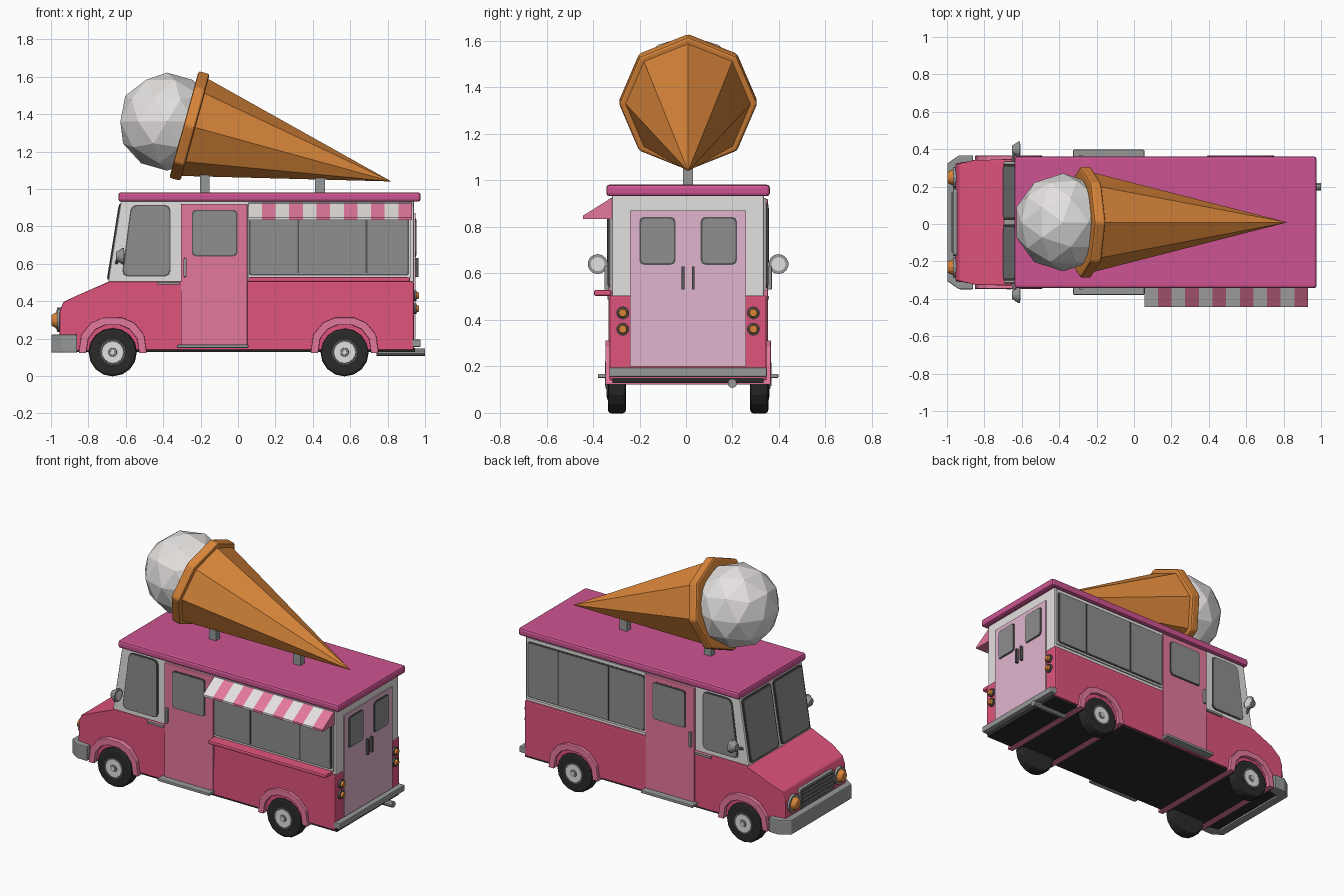
import bpy, bmesh, math
from mathutils import Vector, Matrix

if "Cube" in bpy.data.objects:
    bpy.data.objects.remove(bpy.data.objects["Cube"])

Y0 = 0.009  # truck centre line


def material(name, rgb):
    m = bpy.data.materials.new(name)
    lin = [((c / 255 + 0.055) / 1.055) ** 2.4 for c in rgb]
    m.diffuse_color = (*lin, 1)
    m.use_nodes = True
    m.node_tree.nodes["Principled BSDF"].inputs["Base Color"].default_value = m.diffuse_color
    return m


WHITE = material("cream_white", (228, 225, 223))
PINK = material("deep_pink", (224, 84, 124))
ROOF = material("magenta", (205, 84, 146))
MID = material("medium_pink", (228, 120, 158))
PALE = material("pale_pink", (225, 181, 205))
GLASS = material("glass_grey", (142, 142, 143))
METAL = material("metal_grey", (150, 152, 152))
DARK = material("dark_grey", (85, 85, 87))
ORANGE = material("cone_orange", (218, 134, 58))
BLACK = material("tyre_black", (42, 42, 43))


def finish(name, bm, mats, bevel=0):
    bmesh.ops.remove_doubles(bm, verts=bm.verts, dist=1e-5)
    bmesh.ops.recalc_face_normals(bm, faces=bm.faces)
    me = bpy.data.meshes.new(name)
    bm.to_mesh(me)
    bm.free()
    for m in mats if isinstance(mats, list) else [mats]:
        me.materials.append(m)
    ob = bpy.data.objects.new(name, me)
    bpy.context.collection.objects.link(ob)
    ob.location.y = Y0
    if bevel:
        b = ob.modifiers.new("bevel", 'BEVEL')
        b.width, b.segments = bevel, 2
    return ob


def prism(name, pts, plane, lo, hi, mat, bevel=0, warp=None):
    """Extrude a 2D outline along the axis missing from the plane name."""
    place = {'xz': lambda p, t: (p[0], t, p[1]), 'yz': lambda p, t: (t, p[0], p[1]),
             'xy': lambda p, t: (p[0], p[1], t)}[plane]
    bm = bmesh.new()
    a = [bm.verts.new(place(p, lo)) for p in pts]
    b = [bm.verts.new(place(p, hi)) for p in pts]
    n = len(pts)
    bm.faces.new(a)
    bm.faces.new(b)
    for i in range(n):
        bm.faces.new((a[i], a[(i + 1) % n], b[(i + 1) % n], b[i]))
    if warp:
        for v in bm.verts:
            warp(v.co)
    return finish(name, bm, mat, bevel)


def rect(a0, b0, a1, b1):
    return [(a0, b0), (a1, b0), (a1, b1), (a0, b1)]


def rounded(pts, r):
    out = []
    for i, p in enumerate(pts):
        p = Vector(p)
        d0 = (Vector(pts[i - 1]) - p).normalized()
        d1 = (Vector(pts[(i + 1) % len(pts)]) - p).normalized()
        out += [tuple(p + d0 * r), tuple(p + (d0 + d1) * r * 0.29), tuple(p + d1 * r)]
    return out


def box(name, x0, x1, y0, y1, z0, z1, mat, bevel=0):
    return prism(name, rect(x0, y0, x1, y1), 'xy', z0, z1, mat, bevel)


def side(name, pts, lo, hi, mat, bevel=0):
    """Same plate on both flanks."""
    prism(name + "_near", pts, 'xz', -hi, -lo, mat, bevel)
    prism(name + "_far", pts, 'xz', lo, hi, mat, bevel)


def cyl(name, loc, axis, r1, r2, depth, segs, mat, bevel=0):
    bm = bmesh.new()
    m = Matrix.Translation(loc) @ Vector(axis).to_track_quat('Z', 'Y').to_matrix().to_4x4()
    bmesh.ops.create_cone(bm, cap_ends=True, segments=segs, radius1=r1, radius2=r2,
                          depth=depth, matrix=m)
    return finish(name, bm, mat, bevel)


# Lower body with tapered nose, cabin, roof and floor
def nose(co):
    if co.x < -0.9:
        co.y *= 0.93


prism("lower_body", [(-0.955, 0.14), (-0.86, 0.14), (0.94, 0.14), (0.94, 0.505), (-0.69, 0.505),
                     (-0.85, 0.435), (-0.935, 0.395), (-0.955, 0.34)],
      'xz', -0.338, 0.338, PINK, 0.008, nose)
prism("cabin", [(-0.695, 0.5), (0.94, 0.5), (0.94, 0.94), (-0.625, 0.94)],
      'xz', -0.327, 0.327, WHITE, 0.008)
box("roof", -0.64, 0.976, -0.352, 0.352, 0.932, 0.982, ROOF, 0.014)
box("floor", -0.93, 0.945, -0.325, 0.325, 0.128, 0.15, BLACK)


# Windscreen: two leaning panes
def lean(co):
    co.x += -0.695 + (co.z - 0.5) * 0.07 / 0.44


for s in (-1, 1):
    prism("windscreen_frame", rounded(rect(min(s * .012, s * .312), 0.515, max(s * .012, s * .312), 0.92), 0.02),
          'yz', -0.006, 0.01, DARK, 0, lean)
    prism("windscreen_pane", rounded(rect(min(s * .022, s * .302), 0.527, max(s * .022, s * .302), 0.91), 0.02),
          'yz', -0.009, 0.01, GLASS, 0, lean)

# Cab side windows
cab = [(-0.622, 0.532), (-0.36, 0.532), (-0.36, 0.915), (-0.572, 0.915)]
side("cab_window_frame", rounded(cab, 0.03), 0.32, 0.331, DARK)
side("cab_window", rounded([(-0.613, 0.539), (-0.367, 0.539), (-0.367, 0.908), (-0.567, 0.908)], 0.028),
     0.32, 0.334, GLASS)
side("cab_handle", rect(-0.43, 0.488, -0.31, 0.503), 0.33, 0.347, METAL)

# Side doors
side("side_door", rect(-0.305, 0.16, 0.05, 0.92), 0.32, 0.343, MID, 0.004)
side("door_window_frame", rounded(rect(-0.247, 0.64, -0.003, 0.888), 0.02), 0.33, 0.346, DARK)
side("door_window", rounded(rect(-0.24, 0.647, -0.01, 0.881), 0.018), 0.33, 0.349, GLASS)
side("door_handle", rect(-0.292, 0.53, -0.275, 0.63), 0.34, 0.36, METAL, 0.004)
side("side_step", rect(-0.325, 0.15, 0.055, 0.168), 0.3, 0.388, METAL, 0.004)

# Long serving windows with dividers
side("serving_frame", rect(0.055, 0.525, 0.925, 0.925), 0.32, 0.336, WHITE)
side("serving_window_trim", rounded(rect(0.058, 0.537, 0.915, 0.905), 0.012), 0.32, 0.339, DARK)
side("serving_window", rounded(rect(0.066, 0.545, 0.907, 0.897), 0.012), 0.32, 0.342, GLASS)
for x in (0.322, 0.687):
    side("window_divider", rect(x - 0.005, 0.55, x + 0.005, 0.897), 0.33, 0.346, DARK)
box("serving_counter", 0.055, 0.92, -0.405, -0.33, 0.503, 0.528, PINK, 0.008)

# Striped awning
w = 0.875 / 12
for i in range(12):
    prism("awning_stripe", [(-0.325, 0.928), (-0.453, 0.848), (-0.453, 0.835), (-0.325, 0.835)], 'yz',
          0.055 + i * w, 0.055 + (i + 1) * w, MID if i % 2 else WHITE)

# Rear doors, windows, handles and lamps
prism("rear_doors", rect(-0.249, 0.2, 0.249, 0.87), 'yz', 0.93, 0.948, PALE)
for s in (-1, 1):
    y = s * 0.132
    prism("rear_window_frame", rounded(rect(y - .078, 0.637, y + .078, 0.843), 0.02), 'yz', 0.94, 0.951, DARK)
    prism("rear_window", rounded(rect(y - .071, 0.644, y + .071, 0.836), 0.018), 'yz', 0.94, 0.954, GLASS)
    box("rear_handle", 0.94, 0.966, s * .022 - .006, s * .022 + .006, 0.53, 0.63, DARK)
    for z in (0.36, 0.43):
        cyl("tail_lamp_rim", (0.946, s * .281, z), (1, 0, 0), .028, .028, .016, 12, DARK)
        cyl("tail_lamp", (0.955, s * .281, z), (1, 0, 0), .024, .016, .024, 12, ORANGE)
box("rear_bumper", 0.93, 0.976, -0.339, 0.339, 0.155, 0.195, METAL, 0.005)
cyl("exhaust_pipe", (0.87, 0.19, 0.127), (1, 0, 0), .02, .02, .26, 10, METAL)

# Front bumper, grille and headlights
prism("front_bumper", [(-0.86, -0.358), (-0.86, -0.3), (-0.94, -0.28), (-0.94, 0.28), (-0.86, 0.3),
                       (-0.86, 0.358), (-0.935, 0.358), (-0.998, 0.315), (-0.998, -0.315), (-0.935, -0.358)],
      'xy', 0.125, 0.222, METAL, 0.006)
prism("grille_frame", rounded(rect(-0.18, 0.235, 0.18, 0.365), 0.015), 'yz', -0.968, -0.94, METAL)
prism("grille", rect(-0.165, 0.245, 0.165, 0.352), 'yz', -0.971, -0.94, DARK)
for i in range(4):
    z = 0.26 + i * 0.025
    box("grille_bar", -0.976, -0.95, -0.16, 0.16, z - 0.005, z + 0.005, METAL)
for s in (-1, 1):
    cyl("headlight_rim", (-0.957, s * .24, .298), (-1, 0, 0), .057, .057, .024, 14, METAL)
    cyl("headlight", (-0.977, s * .24, .298), (-1, 0, 0), .049, .03, .04, 14, ORANGE, 0.006)

    # Round mirrors on short arms
    cyl("mirror_shell", (-0.636, s * .389, .64), (-1, 0, 0), .042, .022, .032, 14, METAL)
    cyl("mirror_rim", (-0.615, s * .389, .64), (1, 0, 0), .043, .043, .012, 14, METAL)
    cyl("mirror_face", (-0.61, s * .389, .64), (1, 0, 0), .03, .03, .006, 14, WHITE)
    cyl("mirror_arm", (-0.645, s * .345, .615), (0.2, s * 1, .45), .009, .009, .07, 6, METAL)

# Wheels and wheel arches
for x in (-0.67, 0.57):
    arch = [(0.182, 0.122), (0.168, 0.22), (0.115, 0.285), (0.05, 0.312)]
    inner = [(0.142, 0.122), (0.13, 0.2), (0.09, 0.25), (0.04, 0.272)]
    half = lambda p: p + [(-a, b) for a, b in reversed(p)]
    outline = half(arch) + half(inner)[::-1]
    prism("wheel_arch", [(x + a, b) for a, b in outline], 'xz', -0.356, 0.356, MID, 0.004)
    for s in (-1, 1):
        cyl("tyre", (x, s * .306, .127), (0, s, 0), .129, .129, .078, 16, BLACK, 0.014)
        cyl("hub_rim", (x, s * .338, .127), (0, s, 0), .074, .07, .02, 16, DARK)
        cyl("hub", (x, s * .341, .127), (0, s, 0), .066, .058, .02, 16, WHITE)
        cyl("hub_cap", (x, s * .348, .127), (0, s, 0), .028, .022, .014, 10, METAL)
        cyl("hub_bolt", (x, s * .352, .127), (0, s, 0), .014, .012, .012, 8, WHITE)

# Giant cone on two posts
base, tip = Vector((-0.235, 0, 1.33)), Vector((0.82, 0, 1.04))
axis = (tip - base).normalized()
cyl("cone", (base + tip) / 2, axis, .27, 0, (tip - base).length, 8, ORANGE)
cyl("cone_rim", base - axis * .025, axis, .298, .298, .062, 8, ORANGE, 0.012)
bm = bmesh.new()
bmesh.ops.create_icosphere(bm, subdivisions=2, radius=0.262, matrix=Matrix.Translation((-0.38, 0, 1.36)))
finish("scoop", bm, WHITE)
for x, top in ((-0.178, 1.09), (0.438, 1.08)):
    box("cone_post", x - .026, x + .026, -.021, .021, 0.97, top, METAL)
